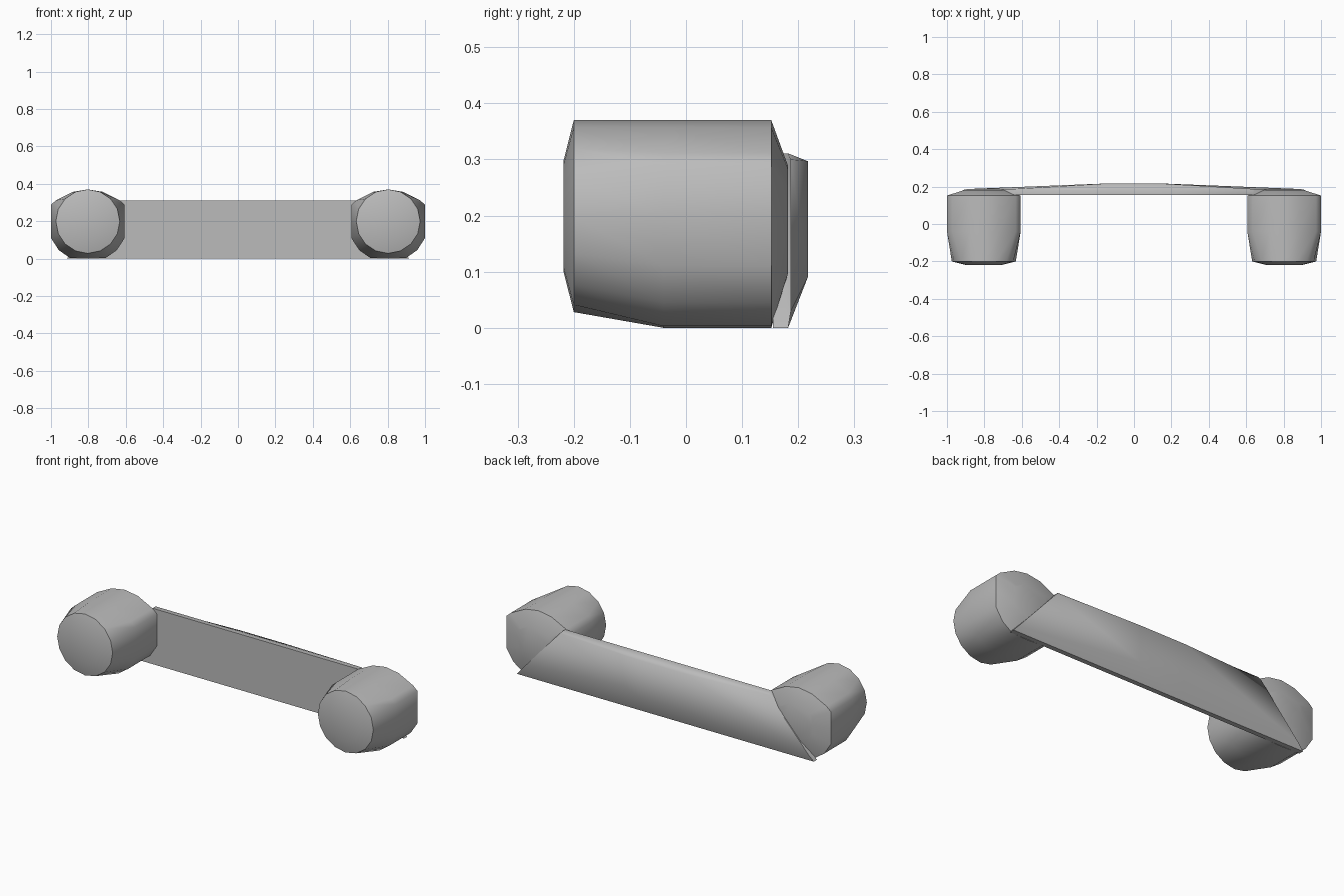
import bpy, bmesh, math

cube = bpy.data.objects.get("Cube")
if cube:
    bpy.data.objects.remove(cube)

grey = bpy.data.materials.new("plain grey")
grey.use_nodes = True
colour = (0.5, 0.5, 0.5, 1)
grey.diffuse_color = colour
grey.node_tree.nodes["Principled BSDF"].inputs["Base Color"].default_value = colour


def loft(name, rings):
    """Skin a list of closed rings and cap both ends."""
    bm = bmesh.new()
    loops = [[bm.verts.new(p) for p in ring] for ring in rings]
    for a, b in zip(loops, loops[1:]):
        for i in range(len(a)):
            j = (i + 1) % len(a)
            bm.faces.new((a[i], a[j], b[j], b[i]))
    bm.faces.new(loops[0])
    bm.faces.new(loops[-1])
    bmesh.ops.recalc_face_normals(bm, faces=bm.faces)
    mesh = bpy.data.meshes.new(name)
    bm.to_mesh(mesh)
    bm.free()
    mesh.materials.append(grey)
    obj = bpy.data.objects.new(name, mesh)
    bpy.context.collection.objects.link(obj)
    bpy.ops.object.select_all(action="DESELECT")
    obj.select_set(True)
    bpy.context.view_layer.objects.active = obj
    bpy.ops.object.shade_smooth_by_angle(angle=math.radians(57))
    return obj


# Pod cross-sections: half outline from top to bottom, mirrored
half = [(0, .37), (.08, .357), (.17, .312), (.197, .288), (.197, .2),
        (.197, .11), (.155, .045), (.095, .003), (0, 0)]
body = half + [(-x, z) for x, z in half[-2:0:-1]]


def circle(radius):
    steps = [i * math.tau / len(body) for i in range(len(body))]
    return [(radius * math.sin(t), .199 + radius * math.cos(t)) for t in steps]


def shrink(s):
    return [(x * s, .2 + (z - .2) * s) for x, z in body]


# Round front cap, blending into the boxier body and a bevelled back cap
sections = [(-.218, circle(.1)), (-.2, circle(.171)), (-.04, body),
            (.152, body), (.182, shrink(.52))]
for side, name in ((-1, "right_pod"), (1, "left_pod")):
    loft(name, [[(side * .803 + x, y, z) for x, z in ring]
                for y, ring in sections])


# Cross bar: slanted ends, back bulging in the middle
def bar_ring(low_x, high_x, back, top, low):
    profile = [(.155, 0), (.182, 0), (back, low), (back, top), (.182, .311), (.155, .311)]
    return [(low_x + (high_x - low_x) * z / .311, y, z) for y, z in profile]


end = (.915, .635, .187, .3, .03)
middle = (.14, .14, .217, .297, .09)
mirror = lambda p: (-p[0], -p[1]) + p[2:]
loft("cross_bar", [bar_ring(*p) for p in (mirror(end), mirror(middle), middle, end)])
